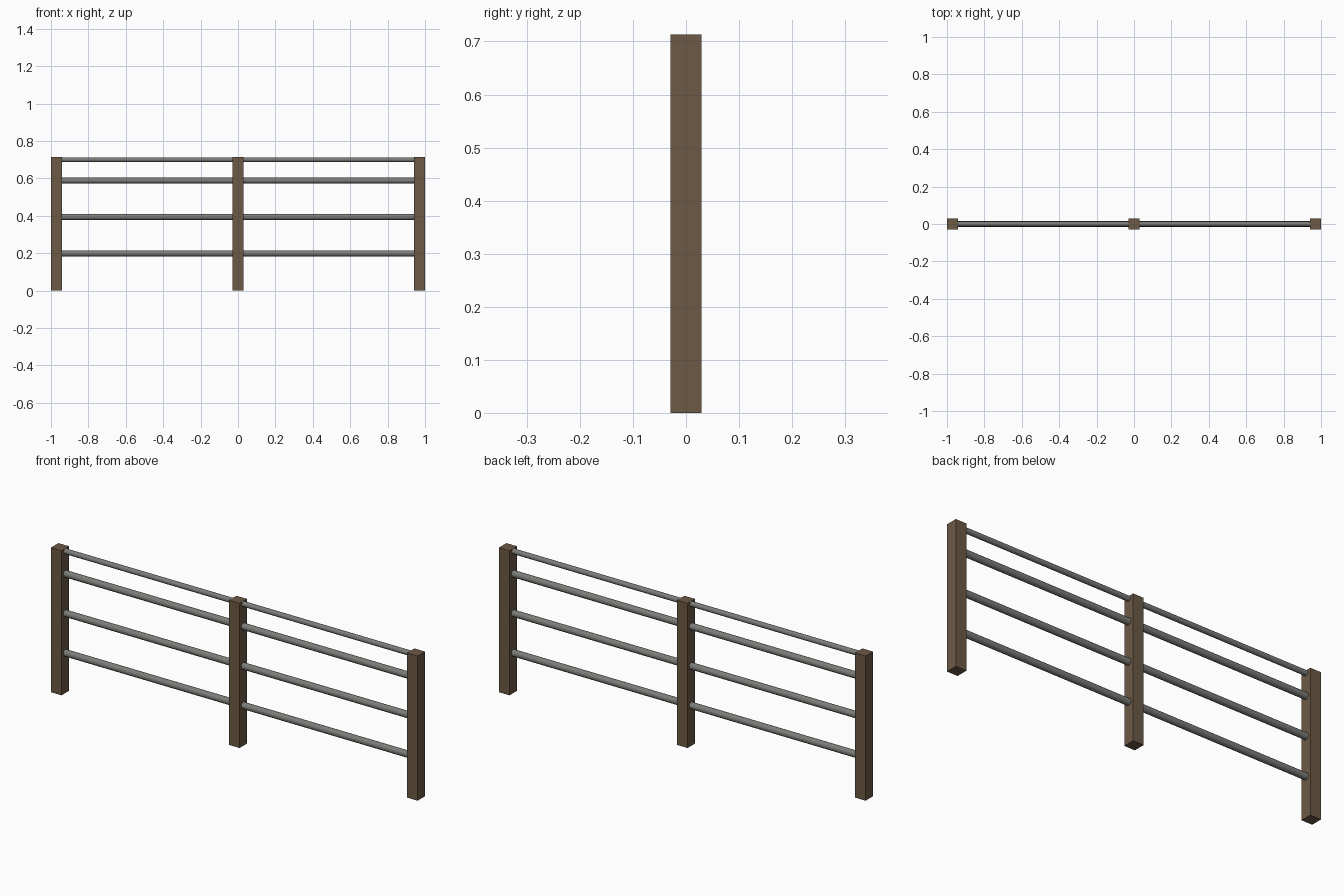
import bpy
from math import pi

if "Cube" in bpy.data.objects:
    bpy.data.objects.remove(bpy.data.objects["Cube"])

POST_W, POST_H = 0.058, 0.713
END_X = 1.0 - POST_W / 2


def material(name, color):
    m = bpy.data.materials.new(name)
    m.diffuse_color = color
    m.use_nodes = True
    m.node_tree.nodes["Principled BSDF"].inputs["Base Color"].default_value = m.diffuse_color
    return m


wood = material("brown_wood", (0.15, 0.1, 0.06, 1))
metal = material("grey_metal", (0.2, 0.2, 0.19, 1))

# Three square posts
for name, x in (("left_post", -END_X), ("middle_post", 0), ("right_post", END_X)):
    bpy.ops.mesh.primitive_cube_add(size=1, location=(x, 0, POST_H / 2))
    post = bpy.context.object
    post.name = name
    post.scale = (POST_W, POST_W, POST_H)
    bpy.ops.object.transform_apply(location=False, rotation=False, scale=True)
    post.data.materials.append(wood)

# Four round rails running between the end posts, the top one thinner
for name, z, radius in (("lower_rail", 0.199, 0.0165), ("middle_rail", 0.394, 0.0165),
                        ("upper_rail", 0.589, 0.0165), ("top_rail", 0.70, 0.0128)):
    bpy.ops.mesh.primitive_cylinder_add(vertices=16, radius=radius, depth=2 * END_X,
                                        location=(0, 0, z), rotation=(0, pi / 2, 0))
    rail = bpy.context.object
    rail.name = name
    rail.data.materials.append(metal)
    bpy.ops.object.shade_smooth_by_angle()
